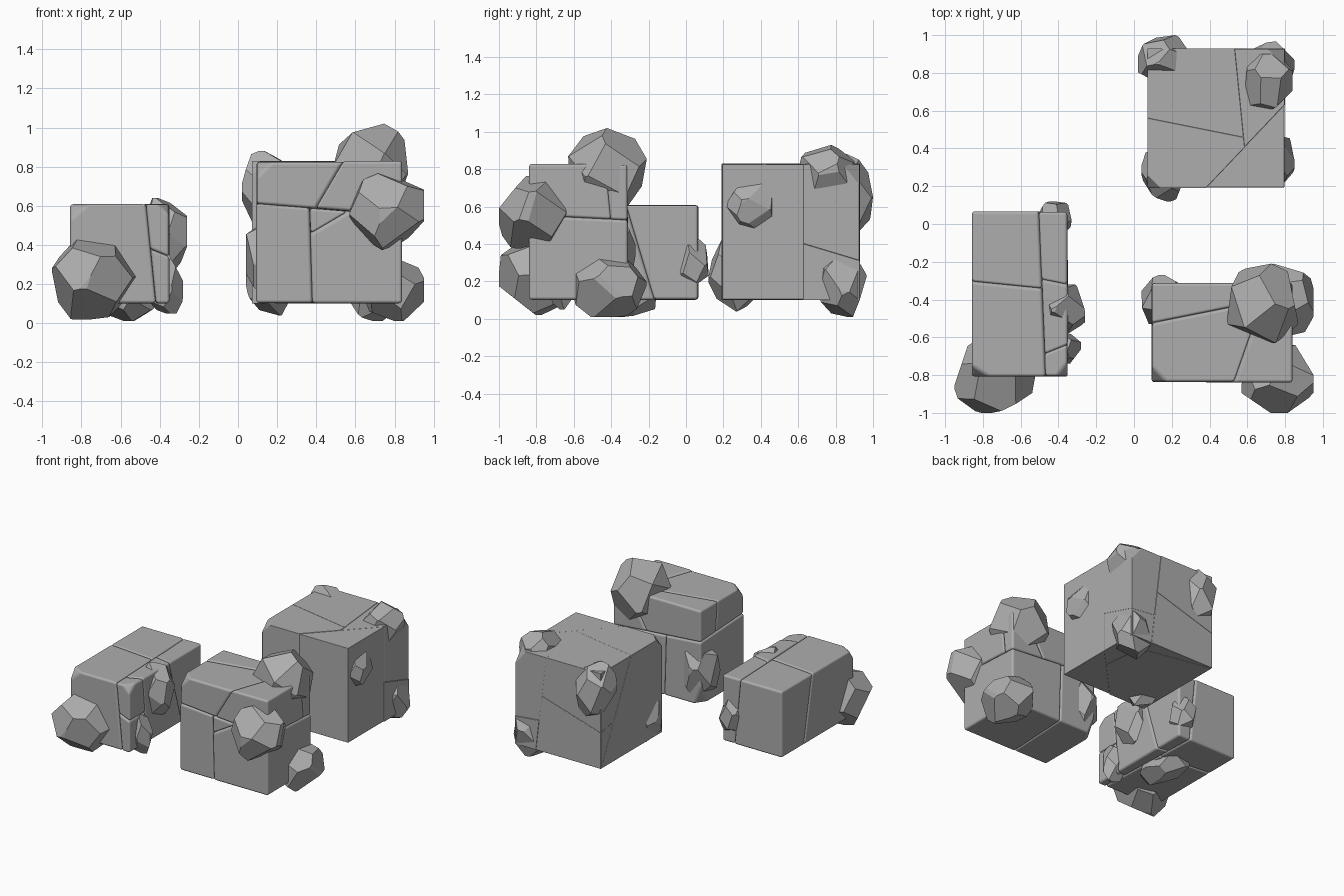
import bpy, bmesh, math, random
from mathutils import Vector

random.seed(7)
if "Cube" in bpy.data.objects:
    bpy.data.objects.remove(bpy.data.objects["Cube"])

stone = bpy.data.materials.new("grey stone")
stone.use_nodes = True
stone.diffuse_color = (0.42, 0.42, 0.42, 1)
stone.node_tree.nodes["Principled BSDF"].inputs["Base Color"].default_value = (0.42, 0.42, 0.42, 1)


def make_object(name, bm):
    mesh = bpy.data.meshes.new(name)
    bm.to_mesh(mesh)
    bm.free()
    mesh.materials.append(stone)
    obj = bpy.data.objects.new(name, mesh)
    bpy.context.collection.objects.link(obj)
    return obj


def box(lo, hi):
    bm = bmesh.new()
    bmesh.ops.create_cube(bm, size=1)
    for v in bm.verts:
        v.co = Vector([lo[i] + (v.co[i] + 0.5) * (hi[i] - lo[i]) for i in range(3)])
    return bm


def cut(bm, point, normal):
    """Slice off everything on the normal side of a plane and cap the hole."""
    geom = bm.verts[:] + bm.edges[:] + bm.faces[:]
    res = bmesh.ops.bisect_plane(bm, geom=geom, plane_co=point, plane_no=normal,
                                 clear_outer=True, dist=1e-5)
    edges = [e for e in res["geom_cut"] if isinstance(e, bmesh.types.BMEdge)]
    if len(edges) > 2:
        bmesh.ops.contextual_create(bm, geom=edges)
        bmesh.ops.recalc_face_normals(bm, faces=bm.faces[:])


def cracked_block(name, lo, hi, splits, chips):
    """Box broken into tight-fitting bevelled chunks, so the joints read as cracks."""
    whole = box(lo, hi)
    for point, normal in chips:
        cut(whole, Vector(point), Vector(normal))
    chunks = [whole]
    for index, point, normal in splits:
        point, normal = Vector(point), Vector(normal)
        other = chunks[index].copy()
        cut(chunks[index], point, normal)
        cut(other, point, -normal)
        chunks.append(other)
    centre = (Vector(lo) + Vector(hi)) / 2
    joined = bmesh.new()
    for chunk in chunks:
        shrink = 1 - random.uniform(0, 0.02)
        for v in chunk.verts:
            v.co = centre + (v.co - centre) * shrink
        part = bpy.data.meshes.new("part")
        chunk.to_mesh(part)
        chunk.free()
        joined.from_mesh(part)
        bpy.data.meshes.remove(part)
    obj = make_object(name, joined)
    bevel = obj.modifiers.new("worn edges", "BEVEL")
    bevel.width = 0.016
    bevel.segments = 3
    bevel.limit_method = "ANGLE"
    bevel.harden_normals = True
    bpy.ops.object.select_all(action="DESELECT")
    obj.select_set(True)
    bpy.context.view_layer.objects.active = obj
    bpy.ops.object.shade_smooth_by_angle(angle=math.radians(40))


def rock(name, centre, size, facets=15):
    """Faceted boulder: a box sliced by planes spread evenly around it."""
    bm = box((-1, -1, -1), (1, 1, 1))
    turn = random.uniform(0, math.tau)
    for i in range(facets):
        z = 1 - 2 * (i + 0.5) / facets
        a = turn + i * 2.4 + random.uniform(-0.25, 0.25)
        r = math.sqrt(1 - z * z)
        n = Vector((r * math.cos(a), r * math.sin(a), z))
        cut(bm, n * random.uniform(0.8, 0.95), n)
    for axis in range(3):
        values = [v.co[axis] for v in bm.verts]
        low, high = min(values), max(values)
        for v in bm.verts:
            t = 2 * (v.co[axis] - low) / (high - low) - 1
            v.co[axis] = centre[axis] + t * size[axis]
    make_object(name, bm)


# Long low block
cracked_block("long_block", (-0.86, -0.81, 0.1), (-0.35, 0.07, 0.61), [
    (0, (-0.5, 0, 0.6), (1, 0.04, 0.1)),
    (1, (-0.4, -0.25, 0.4), (0.2, 1, 0.3)),
    (1, (-0.4, -0.64, 0.4), (-0.4, 1, 0.1)),
    (1, (-0.4, -0.8, 0.36), (0.4, 0, 1)),
    (0, (-0.7, -0.3, 0.5), (0.1, 1, 0.2)),
], [((-0.36, -0.8, 0.57), (1, -0.8, 1)), ((-0.84, -0.8, 0.56), (-0.6, -1, 0.7))])

# Large square block at the back
cracked_block("large_block", (0.07, 0.19, 0.1), (0.8, 0.93, 0.83), [
    (0, (0.39, 0.2, 0.8), (1, -0.95, 0)),
    (0, (0.56, 0.7, 0.8), (1, 0.1, 0.12)),
    (2, (0.7, 0.8, 0.36), (0.1, 0.3, 1)),
    (0, (0.07, 0.7, 0.55), (0.2, 1, 0.5)),
    (4, (0.2, 0.9, 0.42), (-0.3, 0.2, 1)),
], [((0.1, 0.2, 0.8), (-1, -1, 1)), ((0.78, 0.9, 0.78), (1, 1, 0.8))])

# Upright block at the front
cracked_block("upright_block", (0.09, -0.84, 0.1), (0.84, -0.31, 0.83), [
    (0, (0.38, -0.84, 0.59), (0.08, 0.05, 1)),
    (1, (0.4, -0.84, 0.6), (0.85, -0.3, -0.5)),
    (0, (0.37, -0.84, 0.4), (1, -0.05, 0.03)),
    (1, (0.2, -0.5, 0.8), (-0.2, 1, 0.1)),
    (3, (0.5, -0.84, 0.53), (-0.5, -0.4, 0.85)),
    (2, (0.6, -0.52, 0.8), (-0.4, 1, 0.1)),
], [((0.12, -0.82, 0.8), (-1, -1, 1)), ((0.12, -0.33, 0.14), (-1, 0.7, -0.4))])

# Boulders stuck on the blocks: name, centre, half size
for name, centre, size in [
    ("upright_top_rock", (0.68, -0.42, 0.8), (0.19, 0.21, 0.22)),
    ("upright_front_rock", (0.76, -0.82, 0.57), (0.19, 0.18, 0.195)),
    ("upright_side_rock", (0.79, -0.41, 0.17), (0.16, 0.2, 0.16)),
    ("upright_back_rock", (0.17, -0.4, 0.33), (0.13, 0.13, 0.2)),
    ("large_back_rock", (0.16, 0.87, 0.67), (0.14, 0.13, 0.21)),
    ("large_top_rock", (0.71, 0.75, 0.79), (0.13, 0.15, 0.14)),
    ("large_low_rock", (0.71, 0.83, 0.19), (0.14, 0.135, 0.18)),
    ("large_corner_rock", (0.16, 0.26, 0.24), (0.12, 0.14, 0.2)),
    ("large_side_shard", (0.78, 0.34, 0.6), (0.07, 0.13, 0.12)),
    ("long_front_rock", (-0.735, -0.8, 0.23), (0.215, 0.2, 0.21)),
    ("long_side_rock", (-0.38, -0.45, 0.44), (0.12, 0.13, 0.2)),
    ("long_small_rock", (-0.37, -0.66, 0.2), (0.09, 0.08, 0.15)),
    ("long_back_rock", (-0.42, 0.03, 0.3), (0.09, 0.09, 0.13)),
    ("long_under_rock", (-0.56, -0.36, 0.12), (0.13, 0.2, 0.11)),
]:
    rock(name, centre, size)
